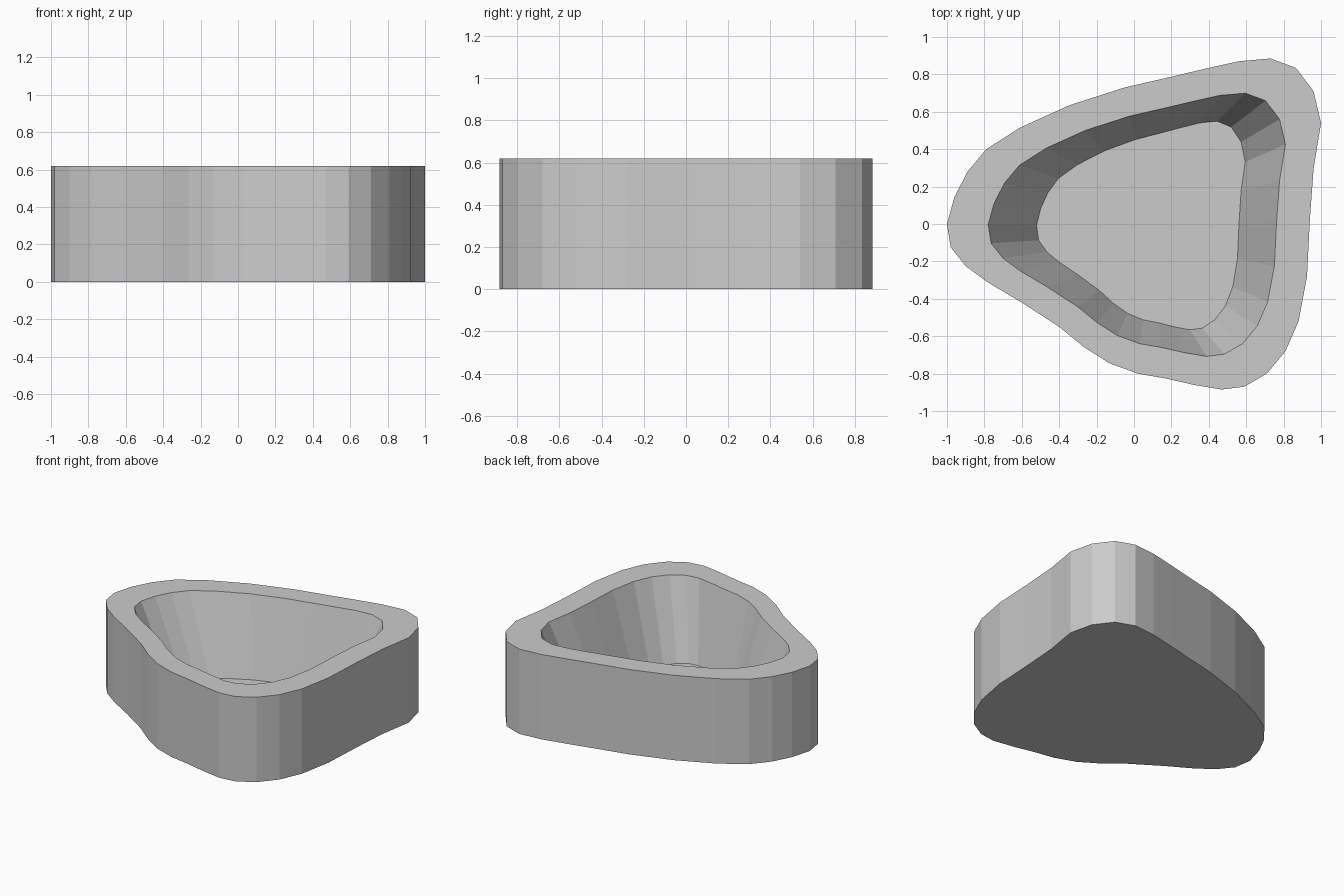
import bpy, bmesh

if "Cube" in bpy.data.objects:
    bpy.data.objects.remove(bpy.data.objects["Cube"])

# Plan outline, starting at the left tip and running along the back side
OUTLINE = [
    (-1, 0), (-.96, .145), (-.89, .28), (-.79, .40), (-.61, .515), (-.345, .635),
    (-.05, .73), (.19, .785), (.38, .83), (.56, .87), (.73, .885), (.865, .835),
    (.96, .71), (1, .54), (.96, .295), (.94, .02), (.925, -.28), (.88, -.52),
    (.81, -.68), (.71, -.80), (.59, -.87), (.47, -.885), (.32, -.86), (.165, -.825),
    (.02, -.80), (-.13, -.745), (-.265, -.66), (-.40, -.55), (-.60, -.42),
    (-.785, -.31), (-.90, -.225), (-.98, -.125)]
HEIGHT, FLOOR = .62, .06


def ring(bm, z, sx=1, sy=1, ox=0, oy=0):
    """Scaled and shifted copy of the outline at height z."""
    return [bm.verts.new((x * sx + ox, y * sy + oy, z)) for x, y in OUTLINE]


bm = bmesh.new()
rings = [
    ring(bm, 0),                                    # base
    ring(bm, HEIGHT),                               # outer rim
    ring(bm, HEIGHT, .795, .795, .015, -.004),      # inner rim
    ring(bm, FLOOR, .558, .63, .037, -.008)]        # basin floor

# Outer wall, flat rim and sloping inner wall
n = len(OUTLINE)
for low, high in zip(rings, rings[1:]):
    for i in range(n):
        j = (i + 1) % n
        bm.faces.new((low[i], low[j], high[j], high[i]))

# Underside and basin floor
bm.faces.new(rings[0])
bm.faces.new(rings[-1])
bmesh.ops.recalc_face_normals(bm, faces=bm.faces)

mesh = bpy.data.meshes.new("stone_basin")
bm.to_mesh(mesh)
bm.free()
bpy.context.collection.objects.link(bpy.data.objects.new("stone_basin", mesh))
